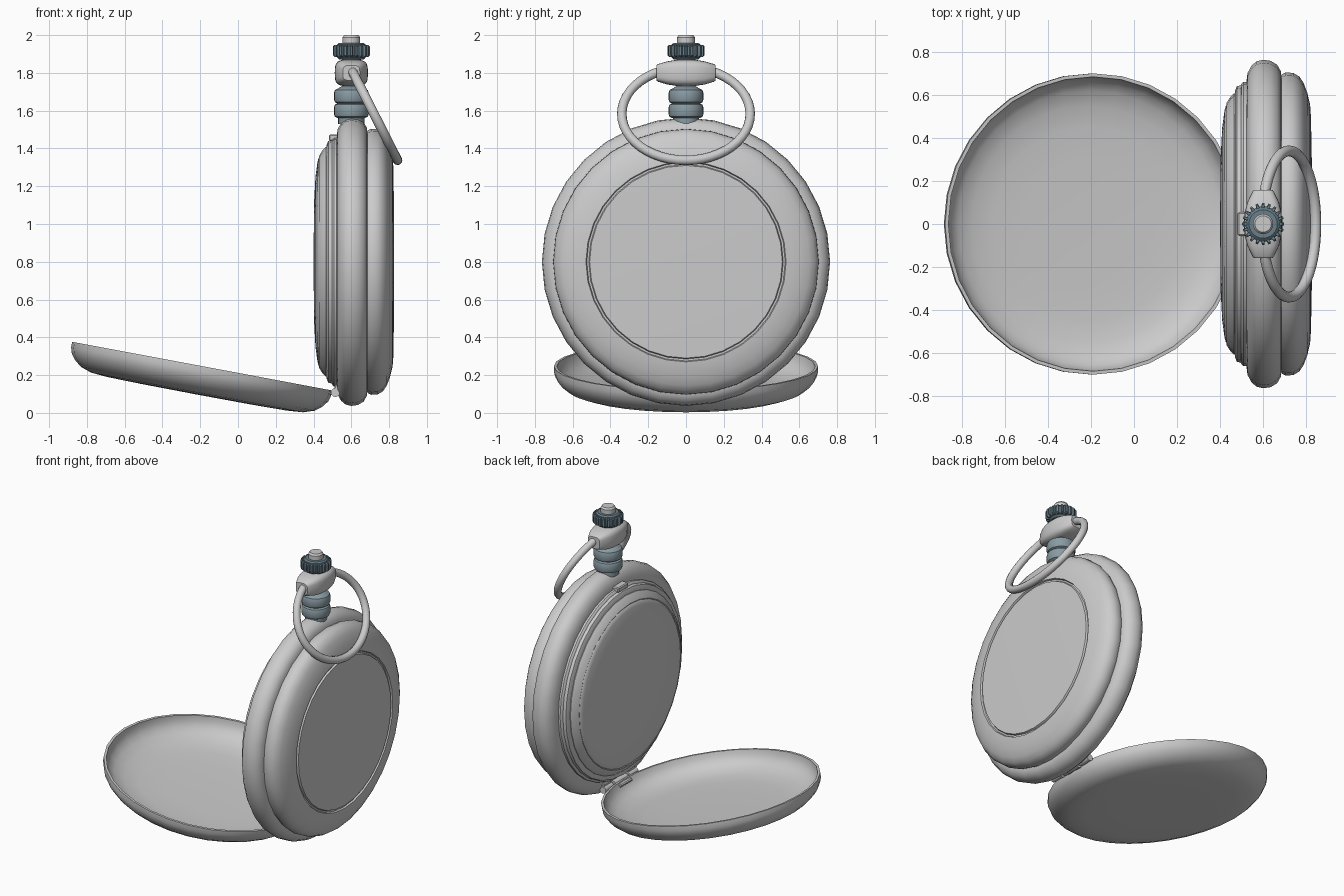
import bpy, bmesh
from math import pi, sin, cos, radians, copysign
from mathutils import Matrix, Vector

if "Cube" in bpy.data.objects:
    bpy.data.objects.remove(bpy.data.objects["Cube"])

T, RY, RX = Matrix.Translation, Matrix.Rotation(pi / 2, 4, 'Y'), Matrix.Rotation(pi / 2, 4, 'X')


def material(name, rgb):
    m = bpy.data.materials.new(name)
    m.diffuse_color = (*rgb, 1)
    m.use_nodes = True
    m.node_tree.nodes["Principled BSDF"].inputs["Base Color"].default_value = m.diffuse_color
    return m


steel = material("blue_steel", (0.25, 0.33, 0.37))
dark_steel = material("dark_blue_steel", (0.14, 0.21, 0.25))


def finish(name, bm, matrix=Matrix(), mat=None, angle=35):
    bmesh.ops.remove_doubles(bm, verts=bm.verts, dist=1e-5)
    bmesh.ops.transform(bm, matrix=matrix, verts=bm.verts)
    bmesh.ops.recalc_face_normals(bm, faces=bm.faces)
    me = bpy.data.meshes.new(name)
    bm.to_mesh(me)
    bm.free()
    ob = bpy.data.objects.new(name, me)
    bpy.context.collection.objects.link(ob)
    if mat:
        me.materials.append(mat)
    bpy.ops.object.select_all(action='DESELECT')
    bpy.context.view_layer.objects.active = ob
    ob.select_set(True)
    bpy.ops.object.shade_smooth_by_angle(angle=radians(angle))
    return ob


def lathe(name, profile, matrix, mat=None, seg=32, angle=35):
    """Turn (radius, height) points about local z."""
    bm = bmesh.new()
    vs = [bm.verts.new((r, 0, h)) for r, h in profile]
    es = [bm.edges.new(p) for p in zip(vs, vs[1:])]
    bmesh.ops.spin(bm, geom=vs + es, axis=(0, 0, 1), cent=(0, 0, 0),
                   steps=seg, angle=2 * pi, use_merge=False)
    return finish(name, bm, matrix, mat, angle)


def loft(name, rings, matrix=Matrix(), mat=None, closed=False, angle=35):
    """Bridge equal-length rings of points, capping open ends."""
    bm = bmesh.new()
    vr = [[bm.verts.new(p) for p in ring] for ring in rings]
    n = len(vr[0])
    for a, b in list(zip(vr, vr[1:])) + ([(vr[-1], vr[0])] if closed else []):
        for i in range(n):
            bm.faces.new((a[i], a[(i + 1) % n], b[(i + 1) % n], b[i]))
    if not closed:
        bm.faces.new(vr[0])
        bm.faces.new(vr[-1])
    return finish(name, bm, matrix, mat, angle)


def box(name, size, loc, bevel=0.006):
    bm = bmesh.new()
    bmesh.ops.create_cube(bm, size=1, matrix=Matrix.Diagonal((*size, 1)))
    bmesh.ops.bevel(bm, geom=bm.edges[:], offset=bevel, segments=1, affect='EDGES')
    return finish(name, bm, T(loc))


# Watch body: turned about the x axis, heights are x positions
body = T((0, 0, 0.80)) @ RY
lathe("dial_cover", [(0, .40), (.30, .402), (.45, .41), (.53, .421), (.55, .427), (.556, .433),
                     (.562, .43), (.59, .447), (.607, .465), (.61, .49), (0, .49)], body)
lathe("front_bezel", [(.60, .468), (.622, .47), (.64, .478), (.645, .497), (.653, .50),
                      (.66, .508), (.66, .54), (.60, .54)], body)
lathe("middle_case", [(0, .52), (.66, .522), (.70, .527), (.735, .545), (.756, .57), (.763, .60),
                      (.758, .635), (.74, .665), (.71, .682), (.66, .687), (0, .687)], body)
lathe("back_case", [(.66, .68), (.695, .685), (.704, .705), (.702, .74), (.685, .768), (.655, .788),
                    (.61, .805), (.56, .817), (.53, .821), (.525, .81), (.515, .81),
                    (.51, .822), (.30, .826), (0, .827)], body)

# Open lid: a shallow dish tilted about y
lathe("lid", [(0, -.135), (.30, -.134), (.45, -.129), (.55, -.119), (.62, -.095), (.655, -.07),
              (.678, -.035), (.684, 0), (.70, 0), (.70, -.03), (.69, -.062), (.665, -.094),
              (.63, -.122), (.57, -.142), (.48, -.149), (.30, -.152), (0, -.153)],
      T((-.19, 0, .2475)) @ Matrix.Rotation(radians(10.6), 4, 'Y'))

# Hinge knuckles, pin and leaves
for name, y, length, r in (("hinge_knuckle_centre", 0, .14, .024), ("hinge_knuckle_left", -.135, .09, .024),
                           ("hinge_knuckle_right", .135, .09, .024), ("hinge_pin", 0, .34, .01)):
    h = length / 2
    lathe(name, [(0, -h), (r, -h), (r, h), (0, h)], T((.515, y, .108)) @ RX, seg=12)
box("hinge_lid_leaf", (.06, .13, .02), (.485, 0, .105))
for side in (-1, 1):
    box("hinge_case_leaf", (.04, .08, .05), (.53, .135 * side, .125))

# Catch at the top of the bezel
box("lid_catch", (.07, .11, .035), (.517, 0, 1.457))

# Neck: two rounded rings on a stem
axis = T((.60, 0, 0))
neck = [(0, 1.53), (.07, 1.53), (.07, 1.56)]
for z in (1.60, 1.677):
    neck += [(.075, z - .038), (.087, z - .032), (.092, z - .018), (.092, z + .018),
             (.087, z + .032), (.075, z + .038)]
lathe("neck", neck + [(.05, 1.73), (0, 1.73)], axis, steel, 24)
lathe("stem", [(0, 1.70), (.05, 1.70), (.05, 1.90), (0, 1.90)], axis, None, 20)


# Bow holder: rounded-square sections swelling along y
def section(y, a, b):
    f = lambda c: copysign(abs(c) ** 0.55, c)
    return [(a * f(cos(t)), y, b * f(sin(t))) for t in (2 * pi * i / 24 for i in range(24))]


half = [(.157, .045, .040), (.15, .05, .046), (.10, .074, .061), (.05, .086, .069)]
stations = [(-y, a, b) for y, a, b in half] + [(0, .088, .071)] + half[::-1]
loft("bow_holder", [section(*s) for s in stations], T((.60, 0, 1.80)))

# Bow: oval ring of round wire hanging back from the holder
down = Vector((.25, 0, -.493)).normalized()
side, nrm = Vector((0, 1, 0)), Vector((0, 1, 0)).cross(down)
rings = []
for i in range(48):
    t = 2 * pi * i / 48
    p = Vector((.72, 0, 1.583)) + side * (.34 * cos(t)) + down * (.276 * sin(t))
    out = (side * (.276 * cos(t)) + down * (.34 * sin(t))).normalized()
    rings.append([p + .025 * (out * cos(u) + nrm * sin(u)) for u in (2 * pi * k / 12 for k in range(12))])
loft("bow", rings, closed=True, angle=60)

# Winding crown: toothed wheel, collars and end knob
teeth = 20


def gear(z, inset):
    pts = []
    for i in range(teeth):
        for f, r in ((-.3, .082), (-.18, .098), (.18, .098), (.3, .082)):
            t = 2 * pi * (i + f) / teeth
            pts.append(((r - inset) * cos(t), (r - inset) * sin(t), z))
    return pts


loft("crown_wheel", [gear(1.885, .008), gear(1.893, 0), gear(1.94, 0), gear(1.948, .008)],
     axis, dark_steel, angle=25)
lathe("crown_collar", [(0, 1.872), (.066, 1.872), (.076, 1.882), (.076, 1.95), (.066, 1.958), (0, 1.958)],
      axis, dark_steel, 24)
lathe("crown_knob", [(0, 1.94), (.047, 1.94), (.047, 1.988), (.038, 2.0), (0, 2.0)], axis, None, 20)
